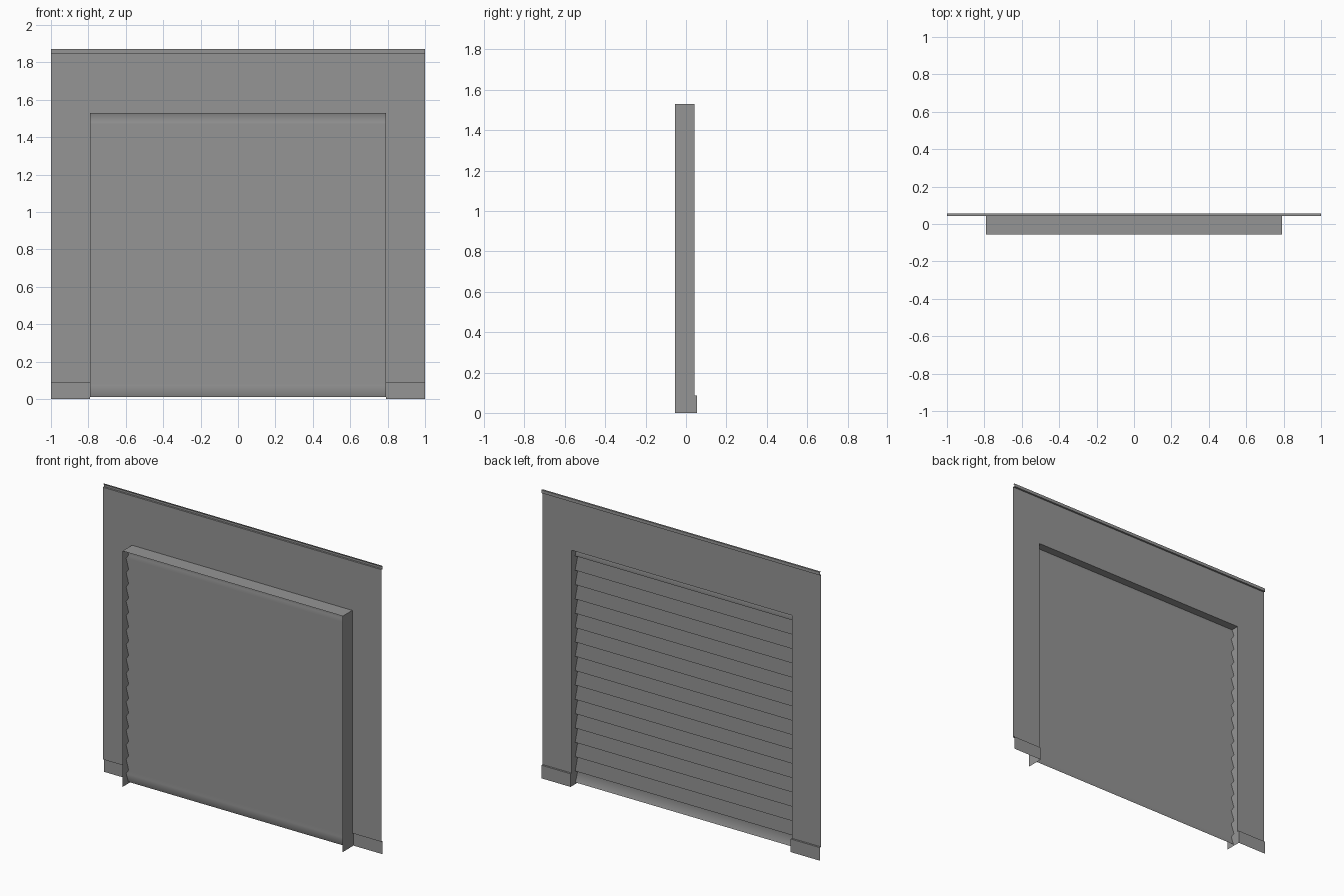
import bpy

cube = bpy.data.objects.get("Cube")
if cube:
    bpy.data.objects.remove(cube)

grey = bpy.data.materials.new("plain grey")
grey.use_nodes = True
colour = (0.3, 0.3, 0.3, 1)
grey.diffuse_color = colour
grey.node_tree.nodes["Principled BSDF"].inputs["Base Color"].default_value = colour

# Main dimensions
HALF, HEIGHT = 1.0, 1.87
OPEN_X, OPEN_Z = 0.79, 1.53
WALL_Y, TRIM_Y, INNER_Y = 0.043, 0.055, -0.055
BASE_Z, CAP_Z = 0.085, 1.85


def make_object(name, verts, faces):
    mesh = bpy.data.meshes.new(name)
    mesh.from_pydata(verts, [], faces)
    mesh.materials.append(grey)
    obj = bpy.data.objects.new(name, mesh)
    bpy.context.collection.objects.link(obj)
    return obj


def strip(name, profile, x0, x1):
    """Sweep an open (y, z) profile along x."""
    verts = [(x, y, z) for y, z in profile for x in (x0, x1)]
    faces = [(2 * i, 2 * i + 1, 2 * i + 3, 2 * i + 2)
             for i in range(len(profile) - 1)]
    return make_object(name, verts, faces)


def side_panel(name, x, y0, y1, z0, z1):
    """Upright panel facing the middle of the opening."""
    verts = [(x, y0, z0), (x, y1, z0), (x, y1, z1), (x, y0, z1)]
    face = (0, 1, 2, 3) if x < 0 else (3, 2, 1, 0)
    return make_object(name, verts, [face])


# Wall around the opening
strip("wall_top", [(WALL_Y, CAP_Z), (WALL_Y, OPEN_Z)], -HALF, HALF)
for side, s in (("left", 1), ("right", -1)):
    x0, x1 = sorted((s * OPEN_X, s * HALF))
    strip("wall_" + side, [(WALL_Y, OPEN_Z), (WALL_Y, BASE_Z)], x0, x1)
    # Projecting base with its return into the opening
    strip("base_trim_" + side,
          [(WALL_Y, BASE_Z), (TRIM_Y, BASE_Z), (TRIM_Y, 0)], x0, x1)
    side_panel("base_return_" + side, s * OPEN_X, WALL_Y, TRIM_Y, 0, BASE_Z)
    side_panel("jamb_" + side, s * OPEN_X, INNER_Y, WALL_Y, 0, OPEN_Z)

# Projecting cap along the top edge
strip("top_cap", [(WALL_Y, HEIGHT), (TRIM_Y, HEIGHT),
                  (TRIM_Y, CAP_Z), (WALL_Y, CAP_Z)], -HALF, HALF)

# Underside of the opening
strip("header", [(WALL_Y, OPEN_Z), (INNER_Y, OPEN_Z)], -OPEN_X, OPEN_X)

# Roller shutter: overlapping slats, each leaning out to a lip at its foot
SLATS, PITCH, LIP_Y, BACK_Y = 16, 0.093, 0.008, -0.018
profile = [(-0.01, OPEN_Z)]
for i in range(SLATS):
    lip_z = 1.48 - i * PITCH
    profile += [(LIP_Y, lip_z), (BACK_Y, lip_z - 0.012)]
profile.append((0.005, 0.01))
shutter = strip("shutter", profile, -OPEN_X, OPEN_X)
for poly in shutter.data.polygons:
    poly.use_smooth = True
weighted = shutter.modifiers.new("slat_shading", 'WEIGHTED_NORMAL')
weighted.mode = 'FACE_AREA'
